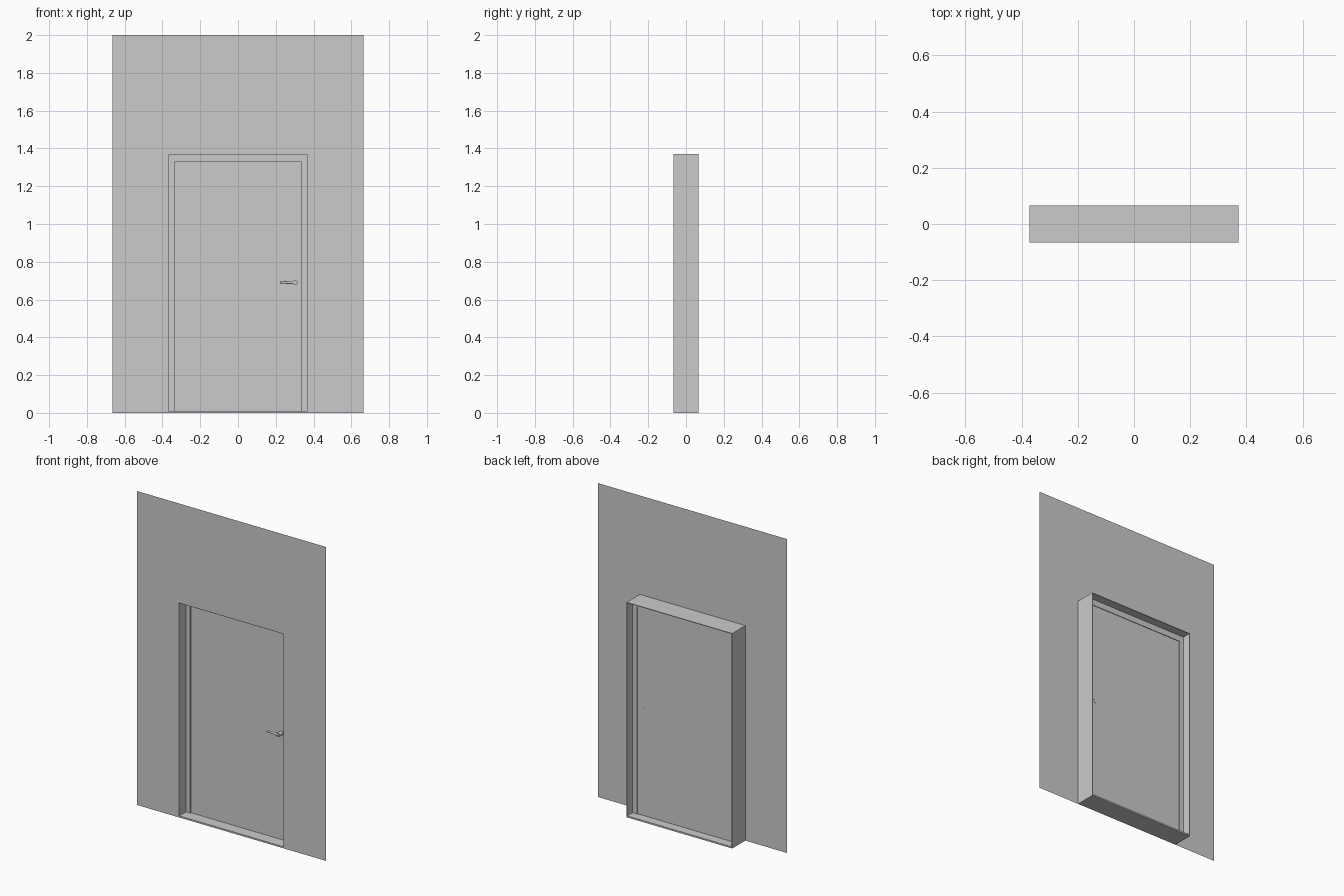
import bpy, bmesh, math
from mathutils import Matrix, Vector

if "Cube" in bpy.data.objects:
    bpy.data.objects.remove(bpy.data.objects["Cube"])

F, B = -0.066, 0.066      # front and back depth
W, H = 0.372, 1.37        # opening half width and height


def finish(name, bm):
    me = bpy.data.meshes.new(name)
    bm.to_mesh(me)
    bm.free()
    ob = bpy.data.objects.new(name, me)
    bpy.context.collection.objects.link(ob)
    return ob


def sheet(name, xs, zs, y, holes=(), panels=()):
    """Front-facing sheet on a grid, with open cells and recessed cells."""
    bm = bmesh.new()
    v = {(i, j): bm.verts.new((x, y, z)) for i, x in enumerate(xs) for j, z in enumerate(zs)}
    recessed = []
    for i in range(len(xs) - 1):
        for j in range(len(zs) - 1):
            if (i, j) in holes:
                continue
            f = bm.faces.new((v[i, j], v[i+1, j], v[i+1, j+1], v[i, j+1]))
            if (i, j) in panels:
                recessed.append(f)
    if recessed:
        bmesh.ops.inset_individual(bm, faces=recessed, thickness=0.007, depth=-0.014)
    return finish(name, bm)


def box(name, x0, x1, y0, y1, z0, z1):
    bm = bmesh.new()
    m = Matrix.Translation(((x0+x1)/2, (y0+y1)/2, (z0+z1)/2)) @ Matrix.Diagonal((x1-x0, y1-y0, z1-z0, 1))
    bmesh.ops.create_cube(bm, size=1, matrix=m)
    return finish(name, bm)


def rod(name, a, b, ra, rb, seg=16):
    a, b = Vector(a), Vector(b)
    bm = bmesh.new()
    m = Matrix.Translation((a+b)/2) @ (b-a).to_track_quat('Z', 'Y').to_matrix().to_4x4()
    bmesh.ops.create_cone(bm, cap_ends=True, segments=seg, radius1=ra, radius2=rb, depth=(b-a).length, matrix=m)
    for f in bm.faces:
        f.smooth = len(f.verts) == 4
    return finish(name, bm)


# wall sheet with the door opening
sheet("wall", [-0.665, -W, W, 0.665], [0, H, 2], F, holes={(1, 0)})

# lining of the opening, running back from the wall
T = 0.004
for s, side in ((-1, "left"), (1, "right")):
    a, b = sorted((s*W, s*(W-T)))
    box(side + "_lining", a, b, F, B, 0, H)
    # door frame post
    a, b = sorted((s*(W-T), s*0.337))
    box(side + "_frame_post", a, b, 0.0, 0.012, 0.01, H-T)
box("top_lining", -W+T, W-T, F, B, H-T, H)
box("threshold", -W+T, W-T, F, B, 0, 0.01)
box("frame_head", -0.337, 0.337, 0.0, 0.012, 1.328, H-T)

# door leaf with four pressed panels
sheet("door", [-0.337, -0.275, -0.034, 0.032, 0.275, 0.337],
      [0.01, 0.083, 0.657, 0.715, 1.243, 1.328], 0.008,
      panels={(1, 1), (3, 1), (1, 3), (3, 3)})

# lever handle
rod("handle_stem", (0.302, 0.009, 0.69), (0.302, -0.03, 0.69), 0.013, 0.013)
rod("handle_lever", (0.302, -0.023, 0.69), (0.222, -0.023, 0.691), 0.009, 0.005)
